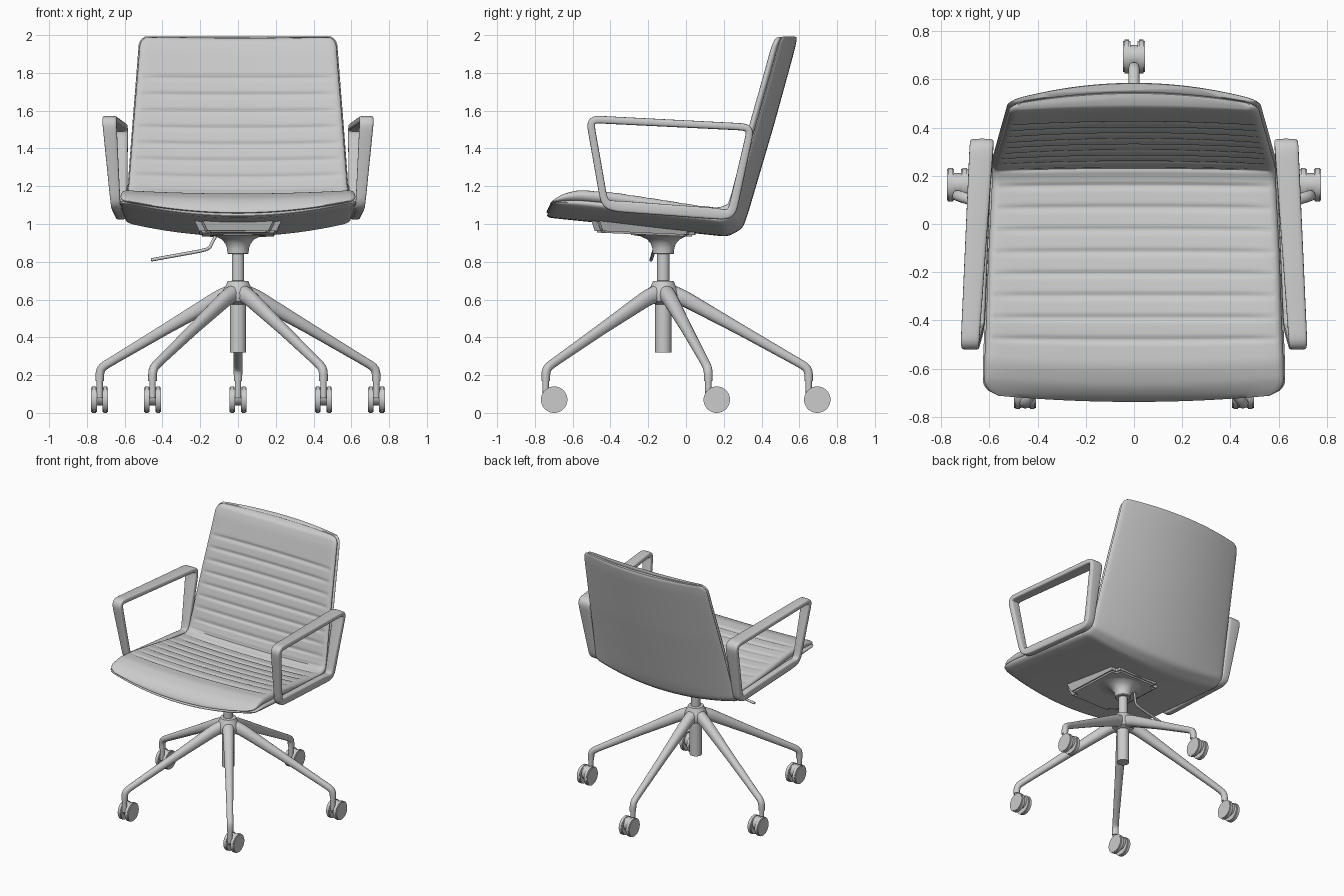
import bpy, bmesh, math
from mathutils import Vector

if "Cube" in bpy.data.objects:
    bpy.data.objects.remove(bpy.data.objects["Cube"])

BASE_Y = -0.12


def finish(name, bm, angle=40, loc=(0, 0, 0), rot=0):
    bmesh.ops.recalc_face_normals(bm, faces=bm.faces)
    me = bpy.data.meshes.new(name)
    bm.to_mesh(me)
    bm.free()
    ob = bpy.data.objects.new(name, me)
    bpy.context.collection.objects.link(ob)
    ob.location = loc
    ob.rotation_euler.z = rot
    bpy.ops.object.select_all(action='DESELECT')
    ob.select_set(True)
    bpy.context.view_layer.objects.active = ob
    bpy.ops.object.shade_smooth_by_angle(angle=math.radians(angle))
    return ob


def smooth_path(rows, n, iters, closed=False):
    """Even resampling of tuples along the path, then rounding of the corners."""
    pts = rows + [rows[0]] if closed else rows
    cum = [0]
    for p, q in zip(pts, pts[1:]):
        cum.append(cum[-1] + math.dist(p[:2], q[:2]))
    out, k = [], 0
    for i in range(n):
        d = cum[-1] * i / (n if closed else n - 1)
        while k < len(pts) - 2 and d > cum[k + 1]:
            k += 1
        t = (d - cum[k]) / (cum[k + 1] - cum[k])
        out.append([a + (b - a) * t for a, b in zip(pts[k], pts[k + 1])])
    for _ in range(iters):
        new = [[(a + 2 * b + c) / 4 for a, b, c in zip(out[i - 1], out[i], out[(i + 1) % n])]
               for i in range(n)]
        if not closed:
            new[0], new[-1] = out[0], out[-1]
        out = new
    return out


def loft(rings, closed=False):
    bm = bmesh.new()
    vs = [[bm.verts.new(p) for p in r] for r in rings]
    m = len(vs[0])
    for i in range(len(vs) - (0 if closed else 1)):
        a, b = vs[i], vs[(i + 1) % len(vs)]
        for j in range(m):
            bm.faces.new((a[j], a[(j + 1) % m], b[(j + 1) % m], b[j]))
    if not closed:
        bm.faces.new(vs[0])
        bm.faces.new(vs[-1])
    return bm


def sweep(rows, closed, power, sign=1):
    """Rows are (y, z, x, half height, half width); the bar runs in the y-z plane."""
    n, rings = len(rows), []
    for i, (y, z, x, hh, hw) in enumerate(rows):
        p = rows[i - 1] if closed or i else rows[0]
        q = rows[(i + 1) % n] if closed or i < n - 1 else rows[i]
        t = Vector((q[0] - p[0], q[1] - p[1])).normalized()
        ring = []
        for k in range(20):
            c, s = math.cos(k * math.tau / 20), math.sin(k * math.tau / 20)
            c = math.copysign(abs(c) ** power, c) * hw
            s = math.copysign(abs(s) ** power, s) * hh
            ring.append((sign * (x + c), y - t.y * s, z + t.x * s))
        rings.append(ring)
    return loft(rings, closed)


def lathe(name, prof, loc, seg=32):
    rings = [[(r * math.cos(k * math.tau / seg), r * math.sin(k * math.tau / seg), z)
              for k in range(seg)] for r, z in prof]
    return finish(name, loft(rings), 35, loc)


# Seat and back: outer y, outer z, inner y, inner z, half width, inner edge lift
SHAPE = [(-.735, 1.035, -.74, 1.075, .628, .06), (-.70, 1.03, -.69, 1.13, .628, .035),
         (-.60, 1.02, -.59, 1.163, .627, .02), (-.40, 1.0, -.40, 1.152, .62, .02),
         (-.1, .965, -.12, 1.11, .61, .02), (.1, .945, .07, 1.08, .60, .02),
         (.22, .932, .18, 1.07, .595, .02), (.30, .975, .23, 1.09, .593, .02),
         (.33, 1.06, .25, 1.14, .59, .02), (.465, 1.52, .36, 1.55, .558, .02),
         (.575, 1.92, .46, 1.92, .528, .015), (.59, 1.992, .485, 1.98, .523, .015)]
N = 220
STATIONS = smooth_path(SHAPE, N, 9)


def end_round(d, r):
    return 1 if d >= r else math.sqrt(max(0, 1 - ((r - d) / r) ** 2))


def slab(name, v0, v1, inset, ribs):
    rings, s, last = [], 0, None
    length = sum(math.dist(a[:2], b[:2]) + math.dist(a[2:4], b[2:4])
                 for a, b in zip(STATIONS, STATIONS[1:])) / 2
    section = []
    for i in range(24):
        section.append((1 - 2 * i / 23, math.pi / 2))
    section += [(-1, math.pi / 2 + math.pi * k / 8) for k in range(1, 8)]
    for i in range(24):
        section.append((-1 + 2 * i / 23, -math.pi / 2))
    section += [(1, -math.pi / 2 + math.pi * k / 8) for k in range(1, 8)]
    for oy, oz, iy, iz, w, lift in STATIONS:
        o, i = Vector((0, oy, oz)), Vector((0, iy, iz))
        mid = (o + i) / 2
        s += (mid - last).length if last else 0
        last = mid
        nrm = (i - o).normalized()
        tan = Vector((0, nrm.z, -nrm.y))
        d = min(s, max(0, length - s))
        half = (v1 - v0) / 2 * max(.15, end_round(d, .03))
        wide = w - inset - .06 * (1 - end_round(d, .06))
        shift = .04 * max(0, 1 - s / .3) + .01 * max(0, 1 - (length - s) / .2)
        groove = 0
        if ribs and .22 < s < length - .2:
            g = (s - .26) / .095
            groove = .009 * math.exp(-((g - round(g)) * .095 / .012) ** 2)
        ring = []
        for f, a in section:
            x = f * (wide - .035) + math.copysign(.035 * abs(math.cos(a)), f)
            v = (v0 + v1) / 2 + half * math.sin(a)
            u = x / w
            p = o.lerp(i, v) + nrm * ((.075 * (1 - v) + lift * v) * u * u) + tan * shift * u * u
            if a == math.pi / 2:
                p -= nrm * groove * (1 - u ** 8)
            ring.append((x, p.y, p.z))
        rings.append(ring)
    return finish(name, loft(rings), 50)


slab("seat_shell", 0, .42, 0, False)
slab("seat_cushion", .36, 1, .006, True)

# Armrest loops
ARM = [(-.51, 1.555, .682, .02, .038), (.345, 1.512, .632, .019, .05),
       (.24, 1.045, .618, .024, .03), (.16, 1.055, .622, .03, .026),
       (-.38, 1.095, .643, .03, .025), (-.43, 1.10, .648, .02, .026)]
arm_path = smooth_path(ARM, 160, 8, True)
for side, sign in (("right", 1), ("left", -1)):
    finish(side + "_armrest", sweep(arm_path, True, .45, sign), 50)

# Five-legged base with twin-wheel casters
LEG = [(.0, .645, 0, .05, .045), (.1, .612, 0, .042, .04), (.4, .445, 0, .03, .029),
       (.70, .275, 0, .023, .023), (.77, .235, 0, .023, .023), (.77, .17, 0, .022, .022)]
leg_path = smooth_path(LEG, 70, 6)


def disc(name, radius, depth, loc, bevel=.005):
    bm = bmesh.new()
    bmesh.ops.create_cone(bm, cap_ends=True, segments=36, radius1=radius, radius2=radius, depth=depth)
    edges = [e for e in bm.edges if abs(e.verts[0].co.z - e.verts[1].co.z) < 1e-5]
    bmesh.ops.bevel(bm, geom=edges, offset=bevel, segments=2, affect='EDGES')
    for v in bm.verts:
        v.co = Vector((v.co.z, v.co.y, -v.co.x))
    finish(name, bm, 35, loc)


for k in range(5):
    a = k * math.tau / 5
    finish(f"base_leg_{k}", sweep(leg_path, False, .9), 50, (0, BASE_Y, 0), a)
    px, py = -.77 * math.sin(a), BASE_Y + .77 * math.cos(a)
    lathe(f"caster_stem_{k}", [(.017, .08), (.017, .175)], (px, py, 0), 20)
    for tag, dx in (("a", -.03), ("b", .03)):
        disc(f"caster_wheel_{k}{tag}", .07, .03, (px + dx, py + .045, .07))
    disc(f"caster_housing_{k}", .048, .04, (px, py + .045, .088), .002)

# Hub, gas column and mount under the seat
C = (0, BASE_Y, 0)
lathe("base_hub", [(.03, .70), (.055, .697), (.062, .68), (.078, .65), (.085, .62),
                   (.075, .59), (.045, .575)], C)
lathe("gas_cylinder", [(.043, .32), (.043, .60)], C)
lathe("gas_piston", [(.033, .58), (.033, .87)], C)
lathe("mount_neck", [(.05, .84), (.056, .845), (.058, .87), (.066, .895), (.085, .918),
                     (.12, .935), (.17, .943), (.17, .97)], C)

bm = bmesh.new()
bmesh.ops.create_cube(bm, size=1)
for v in bm.verts:
    top, back = v.co.z > 0, v.co.y > 0
    x = .23 if top else .2
    y = (.07 if top else .04) if back else (-.5 if top else -.48)
    z = 1.015 if top else (.932 if back else .955)
    v.co = (math.copysign(x, v.co.x), y, z)
upright = [e for e in bm.edges if (e.verts[0].co.z > 1) != (e.verts[1].co.z > 1)]
bmesh.ops.bevel(bm, geom=upright, offset=.04, segments=5, affect='EDGES')
rim = [e for e in bm.edges if all(v.co.z < .99 for v in e.verts)]
bmesh.ops.bevel(bm, geom=rim, offset=.01, segments=2, affect='EDGES')
finish("mount_plate", bm, 35)

# Height lever
cu = bpy.data.curves.new("height_lever", 'CURVE')
cu.dimensions = '3D'
cu.bevel_depth = .009
cu.bevel_resolution = 3
cu.use_fill_caps = True
sp = cu.splines.new('POLY')
path = [(-.11, -.13, .95), (-.13, -.145, .915), (-.148, -.16, .878), (-.165, -.165, .866),
        (-.20, -.17, .857), (-.46, -.185, .81)]
sp.points.add(len(path) - 1)
for pt, co in zip(sp.points, path):
    pt.co = (*co, 1)
bpy.context.collection.objects.link(bpy.data.objects.new("height_lever", cu))
